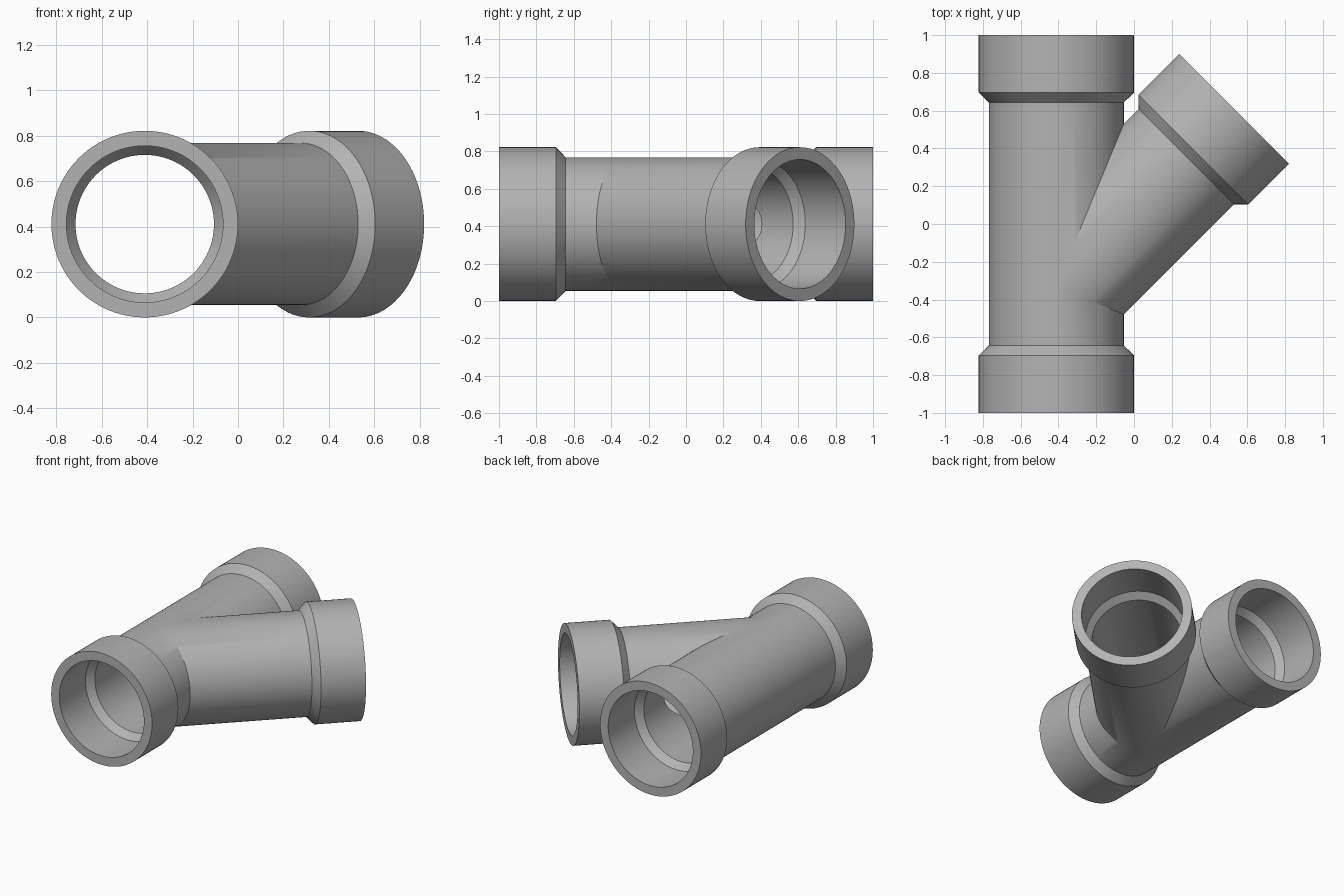
import bpy
import bmesh
from math import sin, cos, pi, radians
from mathutils import Vector

cube = bpy.data.objects.get("Cube")
if cube:
    bpy.data.objects.remove(cube, do_unlink=True)

SEGMENTS = 96
R_SOCKET, R_PIPE, R_SEAT, R_BORE = 0.411, 0.357, 0.345, 0.305
DEPTH, TAPER = 0.305, 0.052          # socket depth and cone length
BRANCH_LENGTH = 1.33
JOINT = Vector((-0.411, -0.331, R_SOCKET))   # where the two axes meet
UP = Vector((0, 0, 1))


def heading(degrees):
    return Vector((cos(radians(degrees)), sin(radians(degrees)), 0))


def socket_profile(end, sign):
    """Half profile (radius, position) from the outer pipe wall round to the bore."""
    a, b = end - sign * (DEPTH + TAPER), end - sign * DEPTH
    return [(R_PIPE, a), (R_SOCKET, b), (R_SOCKET, end),
            (R_SEAT, end), (R_SEAT, b), (R_BORE, a)]


def revolve(bm, profile, origin, axis):
    """Revolve a closed profile about an axis into a hollow tube."""
    side = axis.cross(UP)
    rings = []
    for i in range(SEGMENTS):
        a = 2 * pi * i / SEGMENTS
        out = side * cos(a) + UP * sin(a)
        rings.append([bm.verts.new(origin + axis * t + out * r) for r, t in profile])
    n = len(profile)
    for i in range(SEGMENTS):
        p, q = rings[i], rings[(i + 1) % SEGMENTS]
        for j in range(n):
            k = (j + 1) % n
            bm.faces.new((p[j], p[k], q[k], q[j]))


def cut(bm, normal, faces, clear=False):
    """Slice the given faces along a mitre plane through the joint."""
    geom = set(faces)
    for f in faces:
        geom.update(f.verts)
        geom.update(f.edges)
    bmesh.ops.bisect_plane(bm, geom=list(geom), dist=1e-5, plane_co=JOINT,
                           plane_no=normal, clear_inner=clear)


# The mitre planes: equal pipes meet along two flat cuts
mitres = [heading(-22.5), heading(67.5)]

# Straight run with a socket at each end, opened where the branch enters
bm = bmesh.new()
run = socket_profile(1, 1) + socket_profile(-1, -1)[::-1]
revolve(bm, run, Vector((JOINT.x, 0, JOINT.z)), heading(90))
for n in mitres:
    cut(bm, n, [f for f in bm.faces if f.calc_center_median().x > JOINT.x])
opening = [f for f in bm.faces
           if all((f.calc_center_median() - JOINT).dot(n) > 1e-5 for n in mitres)]
bmesh.ops.delete(bm, geom=opening, context='FACES')

# Angled branch with one socket, mitred to fit the opening
branch = bmesh.new()
revolve(branch, socket_profile(BRANCH_LENGTH, 1) + [(R_BORE, -0.1), (R_PIPE, -0.1)],
        JOINT, heading(45))
for n in mitres:
    cut(branch, n, branch.faces[:], clear=True)
piece = bpy.data.meshes.new("branch_piece")
branch.to_mesh(piece)
branch.free()
bm.from_mesh(piece)
bpy.data.meshes.remove(piece)

# Weld both into one fitting
bmesh.ops.remove_doubles(bm, verts=bm.verts[:], dist=1e-4)
bmesh.ops.recalc_face_normals(bm, faces=bm.faces[:])
mesh = bpy.data.meshes.new("pipe_branch_fitting")
bm.to_mesh(mesh)
bm.free()
fitting = bpy.data.objects.new("pipe_branch_fitting", mesh)
bpy.context.collection.objects.link(fitting)

# Plain grey plastic
grey = bpy.data.materials.new("grey_plastic")
grey.use_nodes = True
colour = (0.45, 0.45, 0.45, 1)
grey.diffuse_color = colour
grey.node_tree.nodes["Principled BSDF"].inputs["Base Color"].default_value = colour
mesh.materials.append(grey)

# Smooth walls, crisp rims
bpy.ops.object.select_all(action='DESELECT')
fitting.select_set(True)
bpy.context.view_layer.objects.active = fitting
bpy.ops.object.shade_smooth_by_angle(angle=radians(25))
